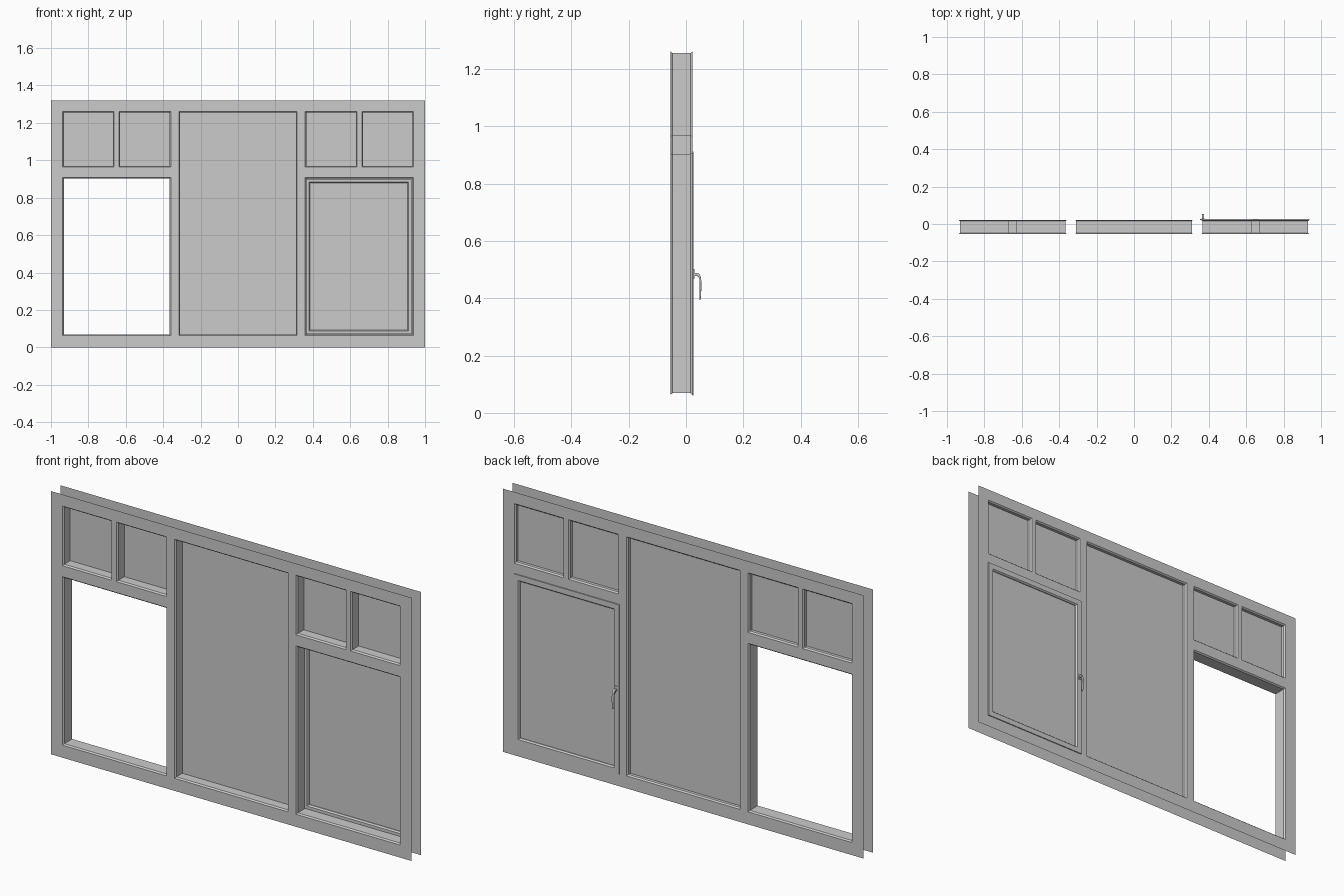
import bpy, bmesh

if "Cube" in bpy.data.objects:
    bpy.data.objects.remove(bpy.data.objects["Cube"])

FRONT, BACK = -0.054, 0.022      # planes of the two face sheets
TOP = 1.32
GLASS_Y = 0.0


def make(name, bm, recalc=True):
    bmesh.ops.remove_doubles(bm, verts=bm.verts, dist=1e-5)
    if recalc:
        bmesh.ops.recalc_face_normals(bm, faces=bm.faces)
    me = bpy.data.meshes.new(name)
    bm.to_mesh(me)
    bm.free()
    ob = bpy.data.objects.new(name, me)
    bpy.context.collection.objects.link(ob)
    return ob


def rect(bm, r, y, inset=0.0):
    x0, x1, z0, z1 = r[0] + inset, r[1] - inset, r[2] + inset, r[3] - inset
    return [bm.verts.new(p) for p in ((x0, y, z0), (x1, y, z0), (x1, y, z1), (x0, y, z1))]


def loft(bm, r, rings):
    """Sweep a (y, inset) profile around rectangle r."""
    loops = [rect(bm, r, y, i) for y, i in rings]
    for a, b in zip(loops, loops[1:]):
        for k in range(4):
            n = (k + 1) % 4
            bm.faces.new((a[k], b[k], b[n], a[n]))


# Openings (x0, x1, z0, z1), mirrored left / right
side = {
    "vent_outer": (0.663, 0.937, 0.963, 1.262),
    "vent_inner": (0.359, 0.637, 0.963, 1.262),
    "casement": (0.359, 0.937, 0.063, 0.908),
}
openings = {"centre": (-0.315, 0.315, 0.063, 1.262)}
for n, (a, b, c, d) in side.items():
    openings["right_" + n] = (a, b, c, d)
    openings["left_" + n] = (-b, -a, c, d)

# Front and back face sheets, cut by the openings
xs = sorted({-1.0, 1.0} | {v for r in openings.values() for v in r[:2]})
zs = sorted({0.0, TOP} | {v for r in openings.values() for v in r[2:]})
for name, y in (("front_sheet", FRONT), ("back_sheet", BACK)):
    bm = bmesh.new()
    for x0, x1 in zip(xs, xs[1:]):
        for z0, z1 in zip(zs, zs[1:]):
            cx, cz = (x0 + x1) / 2, (z0 + z1) / 2
            if any(r[0] < cx < r[1] and r[2] < cz < r[3] for r in openings.values()):
                continue
            q = rect(bm, (x0, x1, z0, z1), y)
            bm.faces.new(q if y == FRONT else q[::-1])
    make(name, bm, False)

# Chamfered jamb linings and fixed glass
for n, r in openings.items():
    bm = bmesh.new()
    loft(bm, r, [(FRONT, 0), (FRONT + 0.007, 0.006), (BACK - 0.007, 0.006), (BACK, 0)])
    make(n + "_jamb", bm, False)
    if "casement" not in n:
        bm = bmesh.new()
        bm.faces.new(rect(bm, r, GLASS_Y, 0.006))
        make(n + "_glass", bm, False)

# Opening sash on the right, with its pane
sash = (0.353, 0.939, 0.060, 0.912)
bm = bmesh.new()
loft(bm, sash, [(0.005, 0.012), (BACK, 0.012), (BACK, 0), (0.027, 0), (0.027, 0.027),
                (0.020, 0.033), (0.012, 0.033), (0.005, 0.027), (0.005, 0.012)])
make("sash_frame", bm)
bm = bmesh.new()
bm.faces.new(rect(bm, sash, 0.016, 0.033))
make("sash_glass", bm, False)


def extrude_profile(name, pts, x0, x1, bevel):
    """Extrude a (y, z) outline along x."""
    bm = bmesh.new()
    f = bm.faces.new([bm.verts.new((x0, y, z)) for y, z in pts])
    g = bmesh.ops.extrude_face_region(bm, geom=[f])["geom"]
    bmesh.ops.translate(bm, vec=(x1 - x0, 0, 0),
                        verts=[v for v in g if isinstance(v, bmesh.types.BMVert)])
    ob = make(name, bm)
    m = ob.modifiers.new("bevel", "BEVEL")
    m.width, m.segments, m.limit_method = bevel, 2, "ANGLE"
    return ob


# Handle: mounting plate and bent lever
extrude_profile("handle_plate", [(0.026, 0.470), (0.030, 0.470), (0.030, 0.502), (0.026, 0.502)],
                0.360, 0.378, 0.001)
extrude_profile("handle_lever", [
    (0.029, 0.488), (0.041, 0.488), (0.047, 0.485), (0.051, 0.477), (0.054, 0.458),
    (0.054, 0.435), (0.051, 0.395), (0.047, 0.395), (0.048, 0.435), (0.048, 0.458),
    (0.045, 0.473), (0.040, 0.478), (0.029, 0.478)], 0.363, 0.375, 0.001)
